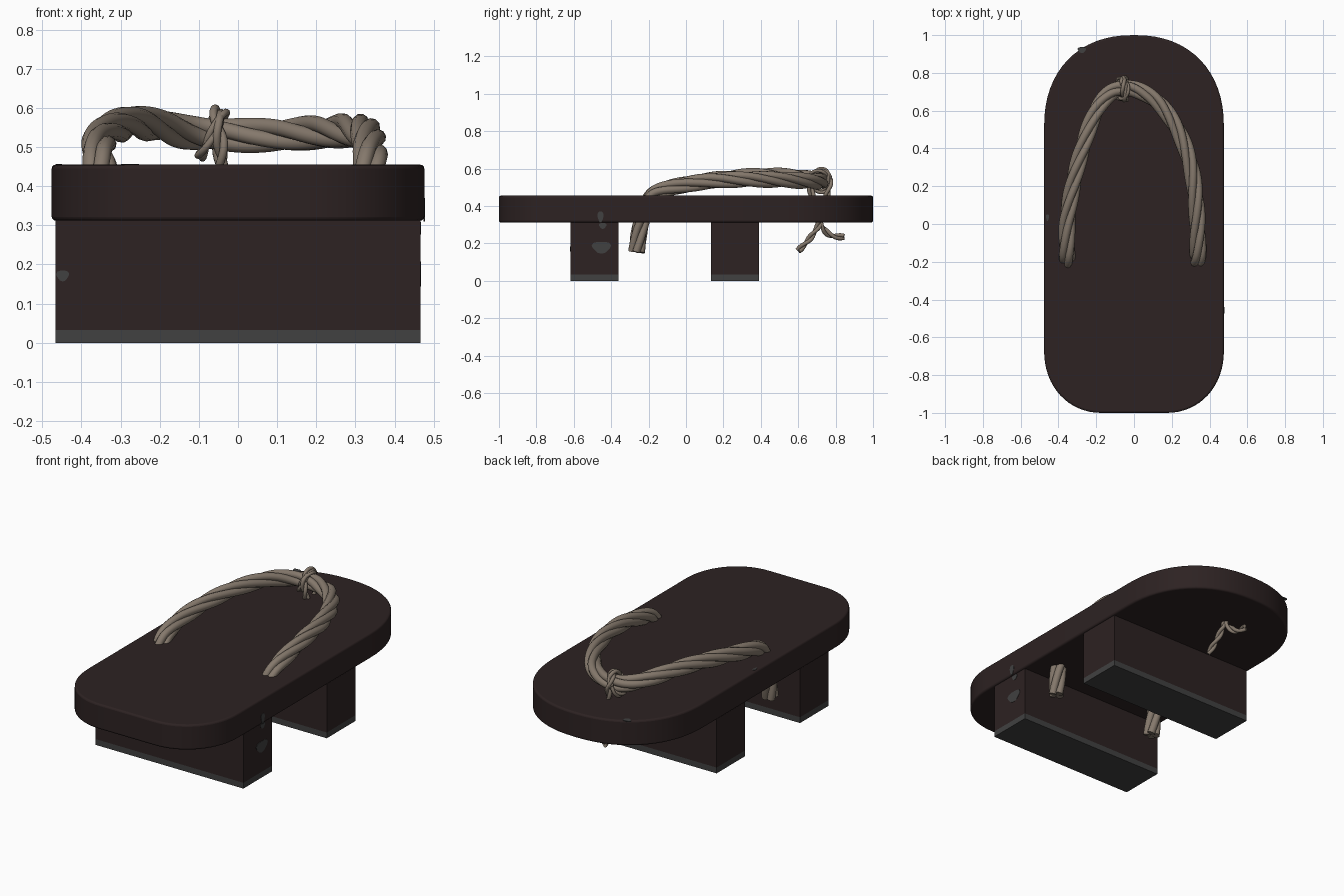
import bpy, bmesh, math
from mathutils import Vector, Quaternion

if "Cube" in bpy.data.objects:
    bpy.data.objects.remove(bpy.data.objects["Cube"])


def material(name, rgb):
    m = bpy.data.materials.new(name)
    m.diffuse_color = (*rgb, 1)
    m.use_nodes = True
    m.node_tree.nodes["Principled BSDF"].inputs["Base Color"].default_value = m.diffuse_color
    return m


WOOD = material("dark brown wood", (0.026, 0.016, 0.016))
WORN = material("worn grey", (0.052, 0.052, 0.052))
ROPE = material("tan rope", (0.235, 0.190, 0.150))


def add_mesh(name, bm, *mats):
    me = bpy.data.meshes.new(name)
    bmesh.ops.recalc_face_normals(bm, faces=bm.faces)
    bm.to_mesh(me)
    bm.free()
    for m in mats:
        me.materials.append(m)
    ob = bpy.data.objects.new(name, me)
    bpy.context.collection.objects.link(ob)
    return ob


def smooth(ob, angle=35):
    bpy.ops.object.select_all(action='DESELECT')
    ob.select_set(True)
    bpy.context.view_layer.objects.active = ob
    bpy.ops.object.shade_smooth_by_angle(angle=math.radians(angle))


# Foot board: rounder at the toe than at the heel
def quarter(cx, cy, a, b, power, steps=16):
    pts = []
    for i in range(steps + 1):
        t = math.pi / 2 * i / steps
        pts.append((cx + a * math.cos(t) ** (2 / power), cy + b * math.sin(t) ** (2 / power)))
    return pts


toe = quarter(0.0, 0.51, 0.476, 0.49, 2.25)
heel = [(x, -y) for x, y in quarter(0.17, 0.67, 0.306, 0.33, 2.1)]
half = heel[::-1] + toe[:-1]
outline = half + [(0, 1.0)] + [(-x, y) for x, y in reversed(half)]
bm = bmesh.new()
face = bm.faces.new([bm.verts.new((x, y, 0.312)) for x, y in outline])
ext = bmesh.ops.extrude_face_region(bm, geom=[face])
bmesh.ops.translate(bm, vec=(0, 0, 0.143), verts=[v for v in ext["geom"] if isinstance(v, bmesh.types.BMVert)])
board = add_mesh("foot_board", bm, WOOD)
bev = board.modifiers.new("soft edge", 'BEVEL')
bev.width, bev.segments = 0.01, 3
bev.limit_method, bev.angle_limit = 'ANGLE', math.radians(50)
smooth(board)

# Two support blocks with worn grey soles
for name, y0, y1 in (("rear_block", -0.617, -0.36), ("front_block", 0.133, 0.39)):
    bm = bmesh.new()
    bmesh.ops.create_cube(bm, size=1)
    for v in bm.verts:
        v.co = Vector((v.co.x * 0.932, y0 if v.co.y < 0 else y1, 0 if v.co.z < 0 else 0.32))
    bmesh.ops.bisect_plane(bm, geom=bm.verts[:] + bm.edges[:] + bm.faces[:],
                           plane_co=(0, 0, 0.033), plane_no=(0, 0, 1))
    for f in bm.faces:
        f.material_index = int(f.calc_center_median().z < 0.033)
    add_mesh(name, bm, WOOD, WORN)


# Worn spots: thin oval plates on the wood
def spot(name, centre, normal, ru, rv):
    bm = bmesh.new()
    bmesh.ops.create_cone(bm, cap_ends=True, segments=14, radius1=1, radius2=1, depth=0.004)
    for v in bm.verts:
        k = 1 + 0.12 * math.sin(3 * math.atan2(v.co.y, v.co.x))
        u, w, n = v.co.x * ru * k, v.co.y * rv * k, v.co.z
        v.co = Vector(centre) + Vector({'x': (n, u, w), 'y': (u, n, w), 'z': (u, w, n)}[normal])
    add_mesh(name, bm, WORN)


spot("worn_spot_side", (0.466, -0.452, 0.18), 'x', 0.05, 0.032)
spot("worn_spot_upper", (0.466, -0.445, 0.295), 'x', 0.02, 0.016)
spot("worn_spot_board", (0.476, -0.457, 0.343), 'x', 0.016, 0.03)
spot("worn_spot_heel", (-0.448, -0.617, 0.172), 'y', 0.016, 0.014)
spot("worn_spot_toe", (-0.276, 0.922, 0.455), 'z', 0.022, 0.016)
spot("worn_spot_edge", (-0.458, 0.035, 0.455), 'z', 0.008, 0.018)


# Twisted rope: strands wound round a smooth path
def catmull(points, per):
    p = [Vector(q) for q in points]
    p = [2 * p[0] - p[1]] + p + [2 * p[-1] - p[-2]]
    out = []
    for a, b, c, d in zip(p, p[1:], p[2:], p[3:]):
        for i in range(per):
            t = i / per
            out.append(0.5 * (2 * b + (c - a) * t + (2 * a - 5 * b + 4 * c - d) * t * t
                              + (3 * b - a - 3 * c + d) * t ** 3))
    return out + [p[-2]]


def rope(name, points, strands, offset, radius, pitch, per=8):
    path = catmull(points, per)
    tang = [(path[min(i + 1, len(path) - 1)] - path[max(i - 1, 0)]).normalized() for i in range(len(path))]
    side = tang[0].orthogonal().normalized()
    cu = bpy.data.curves.new(name, 'CURVE')
    cu.dimensions = '3D'
    cu.bevel_depth, cu.bevel_resolution, cu.use_fill_caps = radius, 3, True
    splines = []
    for _ in range(strands):
        s = cu.splines.new('POLY')
        s.points.add(len(path) - 1)
        splines.append(s)
    length = 0
    for i, (p, t) in enumerate(zip(path, tang)):
        if i:
            side = tang[i - 1].rotation_difference(t) @ side
            length += (p - path[i - 1]).length
        for k, s in enumerate(splines):
            turn = 2 * math.pi * (k / strands + length / pitch)
            s.points[i].co = (*(p + offset * (Quaternion(t, turn) @ side)), 1)
    cu.materials.append(ROPE)
    ob = bpy.data.objects.new(name, cu)
    bpy.context.collection.objects.link(ob)
    bpy.ops.object.select_all(action='DESELECT')
    ob.select_set(True)
    bpy.context.view_layer.objects.active = ob
    bpy.ops.object.convert(target='MESH')
    smooth(bpy.context.object, 60)


# Main strap from left hole, round the toe, to right hole
rope("foot_strap", [
    (-0.345, -0.265, 0.155), (-0.35, -0.24, 0.31), (-0.352, -0.195, 0.43), (-0.355, -0.13, 0.485),
    (-0.352, 0.03, 0.52), (-0.32, 0.22, 0.548), (-0.27, 0.41, 0.562), (-0.205, 0.59, 0.555),
    (-0.13, 0.69, 0.538), (-0.05, 0.72, 0.532), (0.04, 0.70, 0.53), (0.14, 0.63, 0.534),
    (0.235, 0.49, 0.54), (0.30, 0.31, 0.542), (0.33, 0.10, 0.53), (0.338, -0.12, 0.485),
    (0.335, -0.195, 0.43), (0.33, -0.24, 0.31), (0.325, -0.265, 0.155)],
    4, 0.024, 0.021, 0.75)

# Toe cord: loops over the strap, crosses under the board, two loose ends
rope("toe_cord", [
    (-0.02, 0.60, 0.16), (-0.03, 0.665, 0.23), (-0.04, 0.72, 0.32), (-0.042, 0.75, 0.44),
    (-0.05, 0.768, 0.52), (-0.058, 0.755, 0.575), (-0.055, 0.715, 0.59), (-0.052, 0.672, 0.565),
    (-0.045, 0.66, 0.51), (-0.042, 0.68, 0.44), (-0.045, 0.71, 0.32), (-0.06, 0.75, 0.26),
    (-0.07, 0.79, 0.238), (-0.075, 0.845, 0.235)],
    2, 0.009, 0.0105, 0.16)

# Knot wrap beside the toe cord
ring = [(-0.066 + 0.03 * math.sin(a), 0.716 + 0.054 * math.cos(a), 0.532 + 0.056 * math.sin(a))
        for a in (2 * math.pi * i / 10 for i in range(11))]
rope("knot_wrap", ring, 2, 0.007, 0.009, 0.2)
